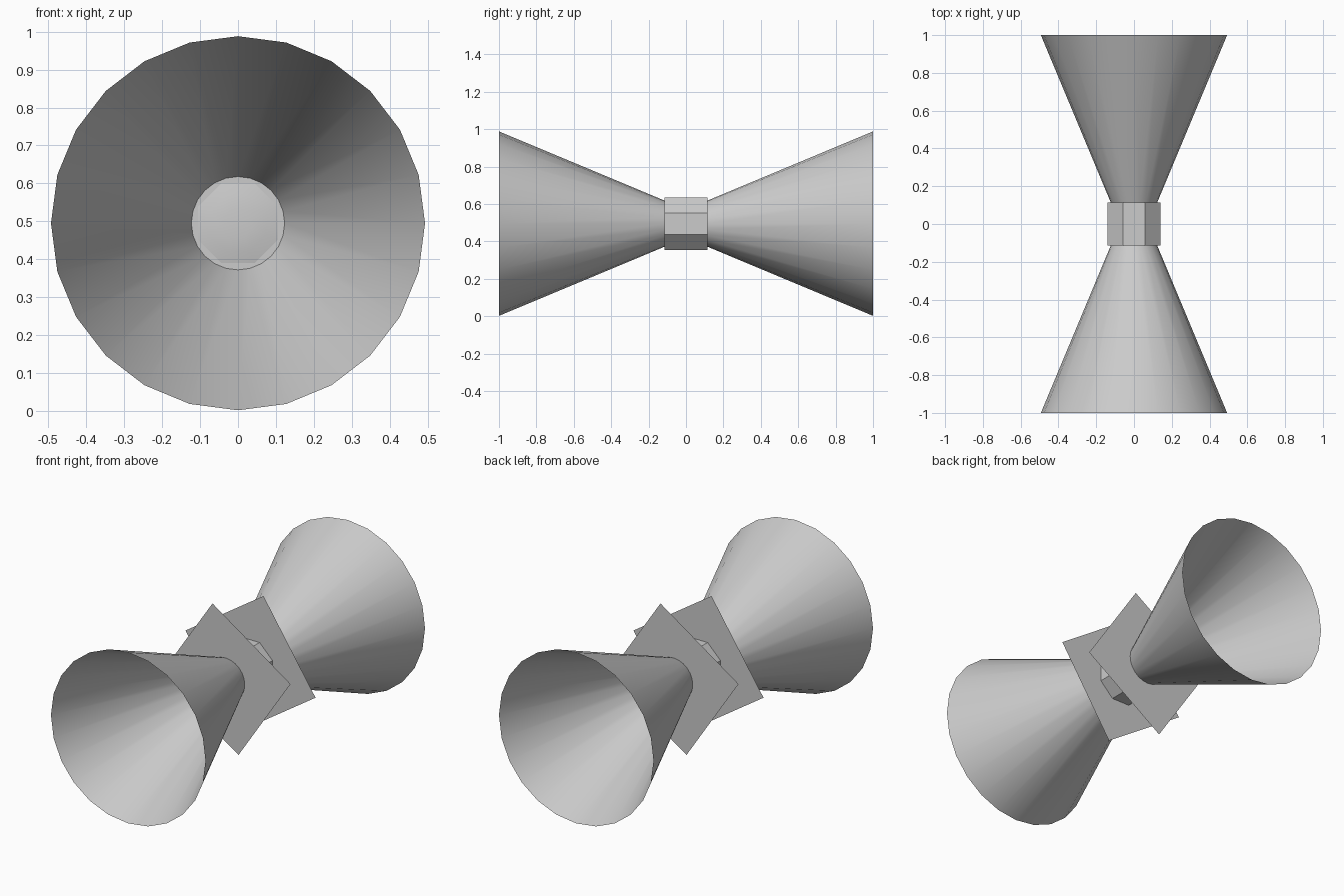
import bpy, bmesh
from math import cos, sin, pi, radians
from mathutils import Matrix

if "Cube" in bpy.data.objects:
    bpy.data.objects.remove(bpy.data.objects["Cube"])

AXIS_Z = 0.495      # height of the spinning axis
NECK_Y = 0.114      # where cups, plates and hub meet


def ring(bm, radius, y, sides, phase=0.0):
    return [bm.verts.new((radius * cos(phase + 2 * pi * i / sides), y,
                          radius * sin(phase + 2 * pi * i / sides)))
            for i in range(sides)]


def bridge(bm, a, b, smooth):
    n = len(a)
    for i in range(n):
        f = bm.faces.new((a[i], a[(i + 1) % n], b[(i + 1) % n], b[i]))
        f.smooth = smooth


def finish(bm, name, turn=0.0):
    bm.transform(Matrix.Translation((0, 0, AXIS_Z)) @ Matrix.Rotation(turn, 4, 'Z'))
    me = bpy.data.meshes.new(name)
    bm.to_mesh(me)
    bm.free()
    ob = bpy.data.objects.new(name, me)
    bpy.context.collection.objects.link(ob)
    return ob


# the two ends are the same, turned half way round z
for side, turn in (("front", 0.0), ("back", pi)):
    # open thin-walled cup
    bm = bmesh.new()
    bridge(bm, ring(bm, 0.493, -1.0, 24), ring(bm, 0.123, -NECK_Y, 24), True)
    finish(bm, side + "_cup", turn)

    # thin tilted square plate behind the cup
    bm = bmesh.new()
    bm.faces.new(ring(bm, 0.423, -NECK_Y, 4, radians(11.3)))
    finish(bm, side + "_plate", turn)

    # small rounded octagonal axle end at the bottom of the cup
    bm = bmesh.new()
    rings = [ring(bm, r, -NECK_Y - h, 8, pi / 8)
             for r, h in ((0.114, 0.001), (0.08, 0.008), (0.04, 0.012))]
    for a, b in zip(rings, rings[1:]):
        bridge(bm, a, b, True)
    bm.faces.new(rings[-1]).smooth = True
    bmesh.ops.recalc_face_normals(bm, faces=bm.faces)
    finish(bm, side + "_axle_end", turn)

# flat-sided octagonal hub between the plates
bm = bmesh.new()
a = ring(bm, 0.14 / cos(pi / 8), -NECK_Y, 8, pi / 8)
b = ring(bm, 0.14 / cos(pi / 8), NECK_Y, 8, pi / 8)
bridge(bm, a, b, False)
bm.faces.new(a)
bm.faces.new(b)
bmesh.ops.recalc_face_normals(bm, faces=bm.faces)
finish(bm, "hub")
